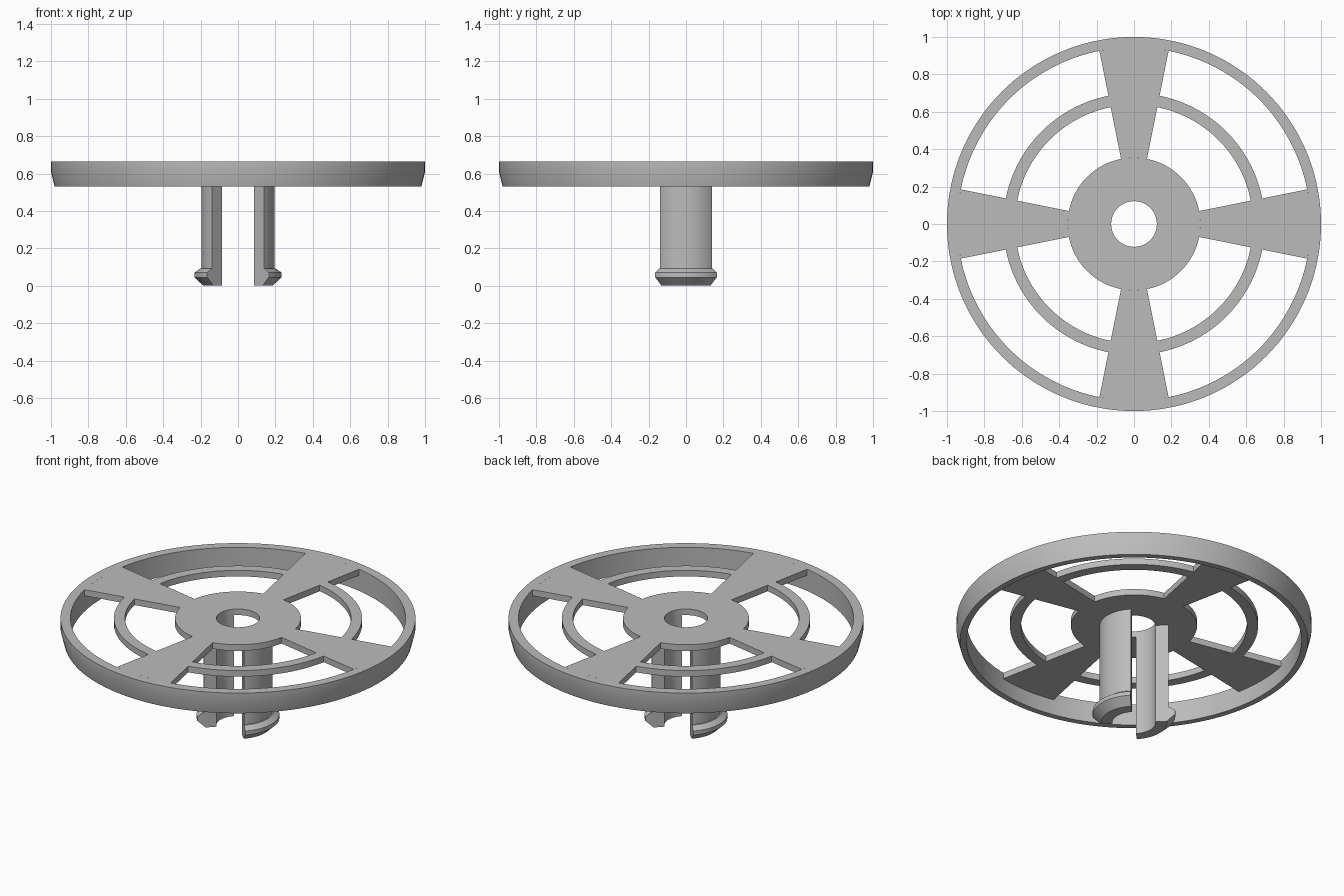
import bpy, bmesh, math

default_cube = bpy.data.objects.get("Cube")
if default_cube:
    bpy.data.objects.remove(default_cube)

grey = bpy.data.materials.new("plain grey")
grey.use_nodes = True
colour = (0.5, 0.5, 0.5, 1)
grey.diffuse_color = colour
grey.node_tree.nodes["Principled BSDF"].inputs["Base Color"].default_value = colour


def sweep(name, profile, centre=0, span=360):
    """Turn a closed (radius, height) profile about z through span degrees."""
    full = span == 360
    steps = max(8, round(span / 2.5))
    bm = bmesh.new()
    rings = []
    for i in range(steps if full else steps + 1):
        a = math.radians(centre - span / 2 + span * i / steps)
        rings.append([bm.verts.new((r * math.cos(a), r * math.sin(a), z))
                      for r, z in profile])
    count = len(profile)
    for i in range(steps):
        here, after = rings[i], rings[(i + 1) % len(rings)]
        for j in range(count):
            k = (j + 1) % count
            bm.faces.new((here[j], after[j], after[k], here[k]))
    if not full:
        bm.faces.new(rings[0])
        bm.faces.new(rings[-1][::-1])
    bmesh.ops.recalc_face_normals(bm, faces=bm.faces)
    mesh = bpy.data.meshes.new(name)
    bm.to_mesh(mesh)
    bm.free()
    obj = bpy.data.objects.new(name, mesh)
    bpy.context.collection.objects.link(obj)
    mesh.materials.append(grey)
    bpy.ops.object.select_all(action='DESELECT')
    obj.select_set(True)
    bpy.context.view_layer.objects.active = obj
    bpy.ops.object.shade_smooth_by_angle(angle=math.radians(25))
    return obj


top, under, rim_base = 0.665, 0.627, 0.53
bore, hub_edge, rim_inner = 0.122, 0.355, 0.944
spoke_half = math.degrees(math.atan(0.2))


def plate(inner, outer):
    return [(inner, under), (outer, under), (outer, top), (inner, top)]


# Rim with a tapered lower skirt, and the hub disc
sweep("outer_rim", [(rim_inner, rim_base), (0.98, rim_base), (1, 0.61),
                    (1, top), (rim_inner, top)])
sweep("hub", plate(bore, hub_edge))

# Four flared spokes with ring arcs between them
for i, side in enumerate(("left", "back", "right", "front")):
    sweep(side + "_spoke", plate(hub_edge, rim_inner), 90 * i, 2 * spoke_half)
    sweep(f"ring_arc_{i + 1}", plate(0.637, 0.699), 90 * i + 45,
          90 - 2 * spoke_half)

# Two quarter-round snap legs with barbed feet
leg = [(bore, 0.005), (0.185, 0.005), (0.233, 0.045), (0.233, 0.07),
       (0.202, 0.092), (0.195, 0.092), (0.195, under), (bore, under)]
for side, angle in (("left", 0), ("right", 180)):
    sweep(side + "_snap_leg", [(r, max(z - 0.005, 0) if z < 0.01 else z)
                               for r, z in leg], angle, 90)
